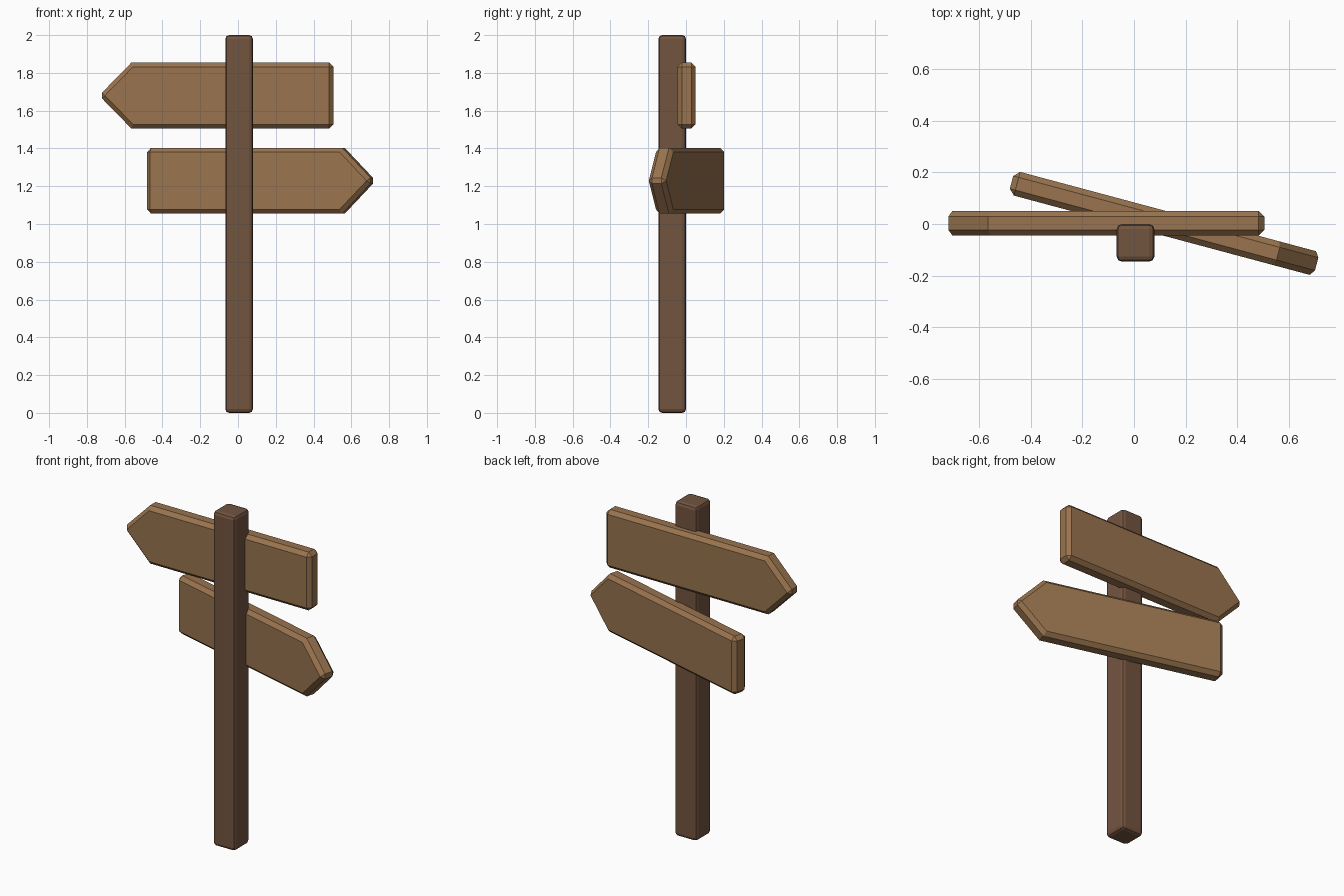
import bpy, bmesh, math
from mathutils import Matrix, Vector

cube = bpy.data.objects.get("Cube")
if cube:
    bpy.data.objects.remove(cube, do_unlink=True)


def material(name, rgb):
    mat = bpy.data.materials.new(name)
    mat.use_nodes = True
    mat.diffuse_color = (*rgb, 1)
    mat.node_tree.nodes["Principled BSDF"].inputs["Base Color"].default_value = (*rgb, 1)
    return mat


def prism(name, outline, direction, mat, bevel, segments):
    """Extrude a closed outline and bevel its hard edges."""
    bm = bmesh.new()
    face = bm.faces.new([bm.verts.new(p) for p in outline])
    ext = bmesh.ops.extrude_face_region(bm, geom=[face])
    moved = [v for v in ext["geom"] if isinstance(v, bmesh.types.BMVert)]
    bmesh.ops.translate(bm, verts=moved, vec=direction)
    bmesh.ops.recalc_face_normals(bm, faces=bm.faces)
    # The shallow shoulders of an arrow stay sharp
    hard = [e for e in bm.edges if e.calc_face_angle() > math.radians(60)]
    bmesh.ops.bevel(bm, geom=hard, offset=bevel, segments=segments,
                    profile=0.5, affect='EDGES')
    mesh = bpy.data.meshes.new(name)
    bm.to_mesh(mesh)
    bm.free()
    mesh.materials.append(mat)
    obj = bpy.data.objects.new(name, mesh)
    bpy.context.collection.objects.link(obj)
    return obj


board_wood = material("light brown wood", (0.32, 0.175, 0.077))
post_wood = material("dark brown wood", (0.171, 0.089, 0.051))

# Square post standing in front of the boards
half = 0.073
post = prism("post",
             [(-half, -half, 0), (half, -half, 0), (half, half, 0), (-half, half, 0)],
             (0, 0, 2), post_wood, 0.02, 2)
post.location = (0.006, -half, 0)


# Arrow boards, pointing to opposite sides
def arrow_board(name, side, location, turn):
    h, shoulder, tip, tail, thick = 0.174, 0.565, 0.735, -0.505, 0.095
    profile = [(tail, -h), (shoulder, -h), (tip, 0), (shoulder, h), (tail, h)]
    board = prism(name, [(side * x, -thick / 2, z) for x, z in profile],
                  (0, thick, 0), board_wood, 0.022, 1)
    board.matrix_world = (Matrix.Translation(Vector(location))
                          @ Matrix.Rotation(math.radians(turn), 4, 'Z'))


arrow_board("upper_board", -1, (0, 0.003, 1.68), 0)
arrow_board("lower_board", 1, (0.013, 0.031, 1.229), -15)
